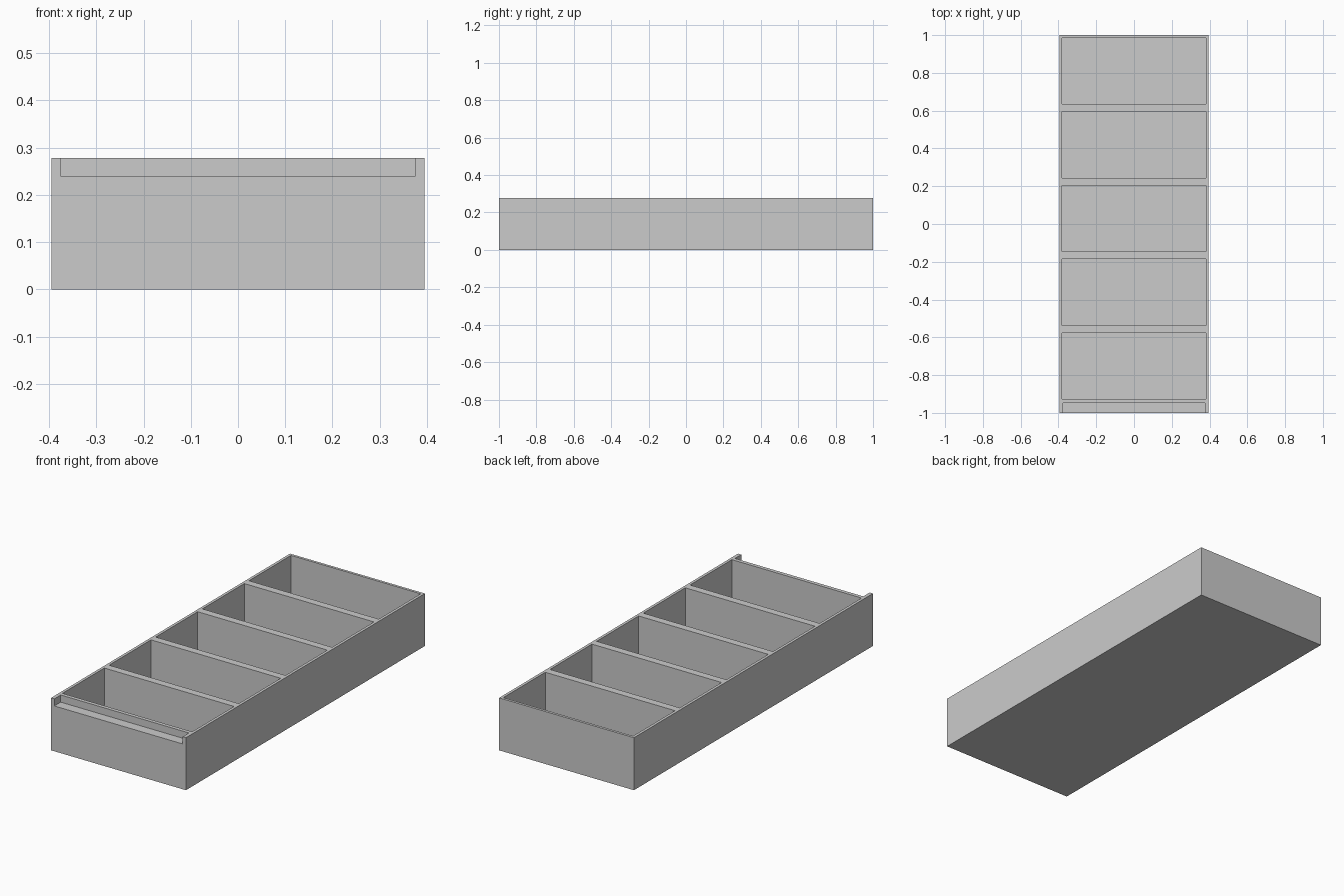
import bpy

if "Cube" in bpy.data.objects:
    bpy.data.objects.remove(bpy.data.objects["Cube"])

HALF_W, HEIGHT, FLOOR = 0.395, 0.278, 0.02
POCKET_W, POCKET_L, PITCH = 0.38, 0.351, 0.3905


def box(name, x, y, z):
    """Box from (min, max) ranges on each axis."""
    bpy.ops.mesh.primitive_cube_add(size=1)
    o = bpy.context.object
    o.name = name
    for v in o.data.vertices:
        v.co = [r[0] if c < 0 else r[1] for r, c in zip((x, y, z), v.co)]
    return o


# Solid tray block
tray = box("tray", (-HALF_W, HALF_W), (-1, 1), (0, HEIGHT))

# Five equal compartments, counted from the back
cutters = []
for i in range(5):
    back = 0.986 - i * PITCH
    cutters.append(box(f"compartment_cutter_{i + 1}", (-POCKET_W, POCKET_W),
                       (back - POCKET_L, back), (FLOOR, HEIGHT + 0.1)))

# Shallow ledge along the top of the front wall
cutters.append(box("front_ledge_cutter", (-0.376, 0.376), (-1.1, -0.947), (0.24, HEIGHT + 0.1)))

# Carve the openings, then drop the cutters
for c in cutters:
    c.hide_render = True
    m = tray.modifiers.new(c.name, 'BOOLEAN')
    m.operation, m.solver, m.object = 'DIFFERENCE', 'EXACT', c
bpy.context.view_layer.objects.active = tray
for m in list(tray.modifiers):
    bpy.ops.object.modifier_apply(modifier=m.name)
for c in cutters:
    bpy.data.objects.remove(c)
